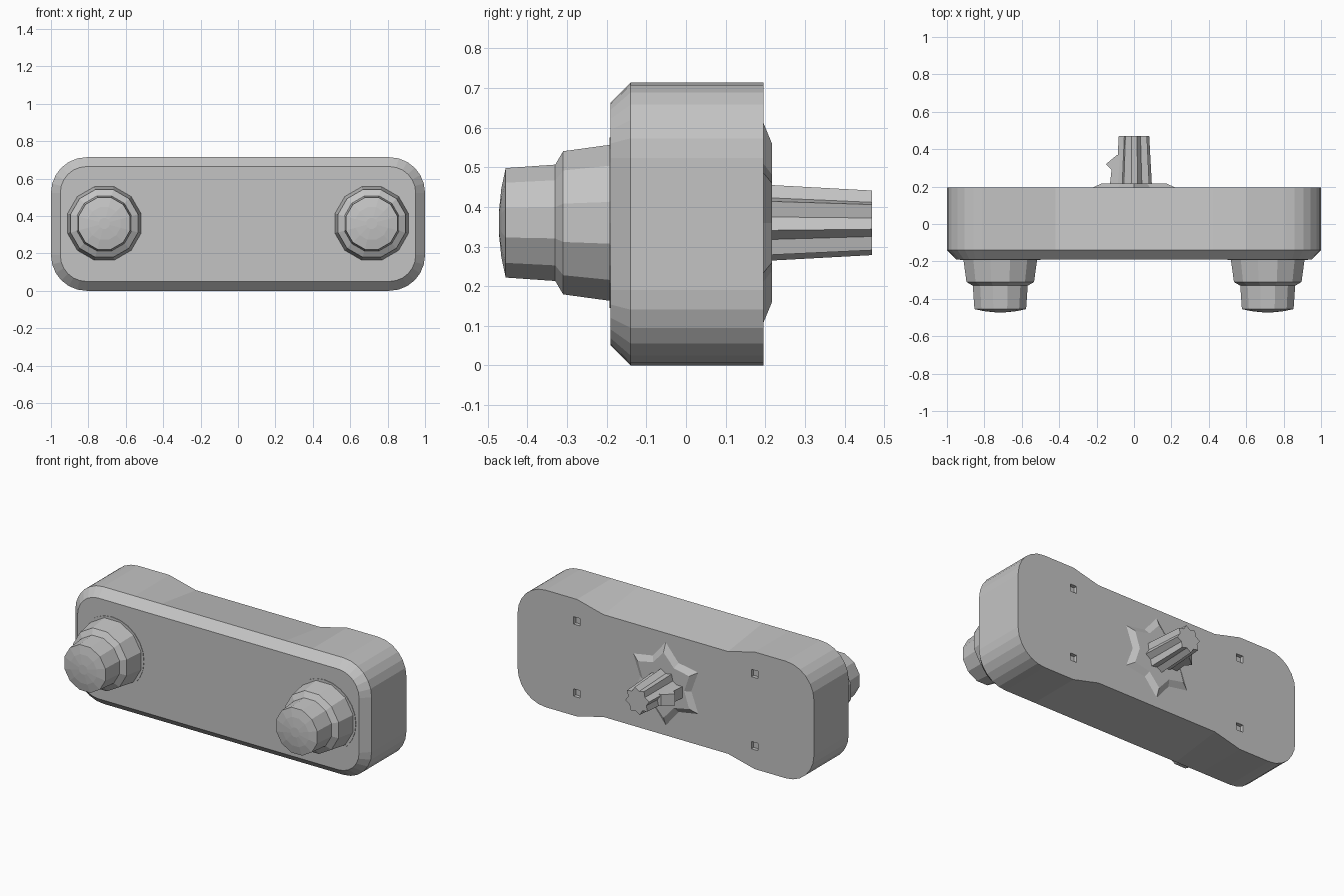
import bpy, bmesh, math
from mathutils import Vector

if "Cube" in bpy.data.objects:
    bpy.data.objects.remove(bpy.data.objects["Cube"], do_unlink=True)

grey = bpy.data.materials.new("light grey")
grey.use_nodes = True
grey.diffuse_color = (0.55, 0.55, 0.55, 1)
grey.node_tree.nodes["Principled BSDF"].inputs["Base Color"].default_value = (0.55, 0.55, 0.55, 1)

MID = 0.36  # height of the centre line


def make(name, bm):
    bmesh.ops.recalc_face_normals(bm, faces=bm.faces)
    mesh = bpy.data.meshes.new(name)
    bm.to_mesh(mesh)
    bm.free()
    obj = bpy.data.objects.new(name, mesh)
    bpy.context.collection.objects.link(obj)
    mesh.materials.append(grey)
    return obj


def loft(name, rings):
    """Skin a stack of equal rings and cap both ends."""
    bm = bmesh.new()
    loops = [[bm.verts.new(p) for p in ring] for ring in rings]
    n = len(loops[0])
    for a, b in zip(loops, loops[1:]):
        for i in range(n):
            j = (i + 1) % n
            bm.faces.new((a[i], a[j], b[j], b[i]))
    bm.faces.new(loops[0])
    bm.faces.new(loops[-1])
    return make(name, bm)


def circle(cx, y, r, n, inner=1.0, phase=0.0):
    """Ring around the y axis; inner below 1 pulls in every second point."""
    pts = []
    for i in range(n):
        a = phase + math.tau * i / n
        k = r * (inner if i % 2 else 1)
        pts.append(Vector((cx + k * math.sin(a), y, MID + k * math.cos(a))))
    return pts


def outline(y, inset, dip):
    """Rounded rectangle whose long sides dip towards the middle."""
    r, steps = 0.19, 6
    w, h = 1 - r, 0.357 - r
    pts = []
    for q, (sx, sz) in enumerate(((1, 1), (-1, 1), (-1, -1), (1, -1))):
        for s in range(steps + 1):
            a = math.pi / 2 * (q + s / steps)
            pts.append(Vector((sx * w + (r - inset) * math.cos(a), y,
                               0.357 + sz * h + (r - inset) * math.sin(a))))
        if q % 2 == 0:
            for x in (0.6, 0.42, -0.42, -0.6):
                d = dip if abs(x) < 0.5 else 0
                pts.append(Vector((sz * x, y, 0.357 + sz * (h + r - inset - d))))
    return pts


# Body with chamfered front rim
body = loft("body", [outline(-0.19, 0.05, 0), outline(-0.14, 0, 0), outline(0.195, 0, 0.045)])

# Small square sockets in the back
bm = bmesh.new()
for x, z in [(sx * 0.6, MID + sz * 0.22) for sx in (-1, 1) for sz in (-1, 1)]:
    cube = bmesh.ops.create_cube(bm, size=0.045)
    bmesh.ops.translate(bm, verts=cube["verts"], vec=(x, 0.195, z))
cutter = make("socket_cutter", bm)
cutter.hide_render = True
cutter.hide_set(True)
cut = body.modifiers.new("sockets", "BOOLEAN")
cut.object = cutter
cut.solver = "EXACT"

# Two stepped knobs on the front
for side, label in ((-1, "right"), (1, "left")):
    cx = side * 0.715
    loft(label + "_knob_seat", [circle(cx, -0.18, 0.215, 24), circle(cx, -0.193, 0.215, 24)])
    profile = [(-0.17, 0.205), (-0.19, 0.204), (-0.31, 0.187), (-0.33, 0.152),
               (-0.455, 0.143), (-0.466, 0.09), (-0.472, 0.03)]
    loft(label + "_knob", [circle(cx, y, r, 12, phase=math.pi / 12) for y, r in profile])

# Low pointed mound around the rear peg
loft("rear_mound", [circle(0, 0.19, 0.265, 12, 0.68), circle(0, 0.217, 0.2, 12, 0.7)])

# Fluted rear peg
loft("rear_peg", [circle(0, 0.2, 0.098, 16, 0.78, math.pi / 16),
                  circle(0, 0.47, 0.083, 16, 0.75, math.pi / 16)])

# Little wedge beside the peg
fin = [(-0.05, 0.2), (-0.13, 0.2), (-0.12, 0.29), (-0.15, 0.32), (-0.09, 0.37), (-0.05, 0.37)]
loft("peg_fin", [[Vector((x, y, MID + z)) for x, y in fin] for z in (-0.045, 0.025)])
